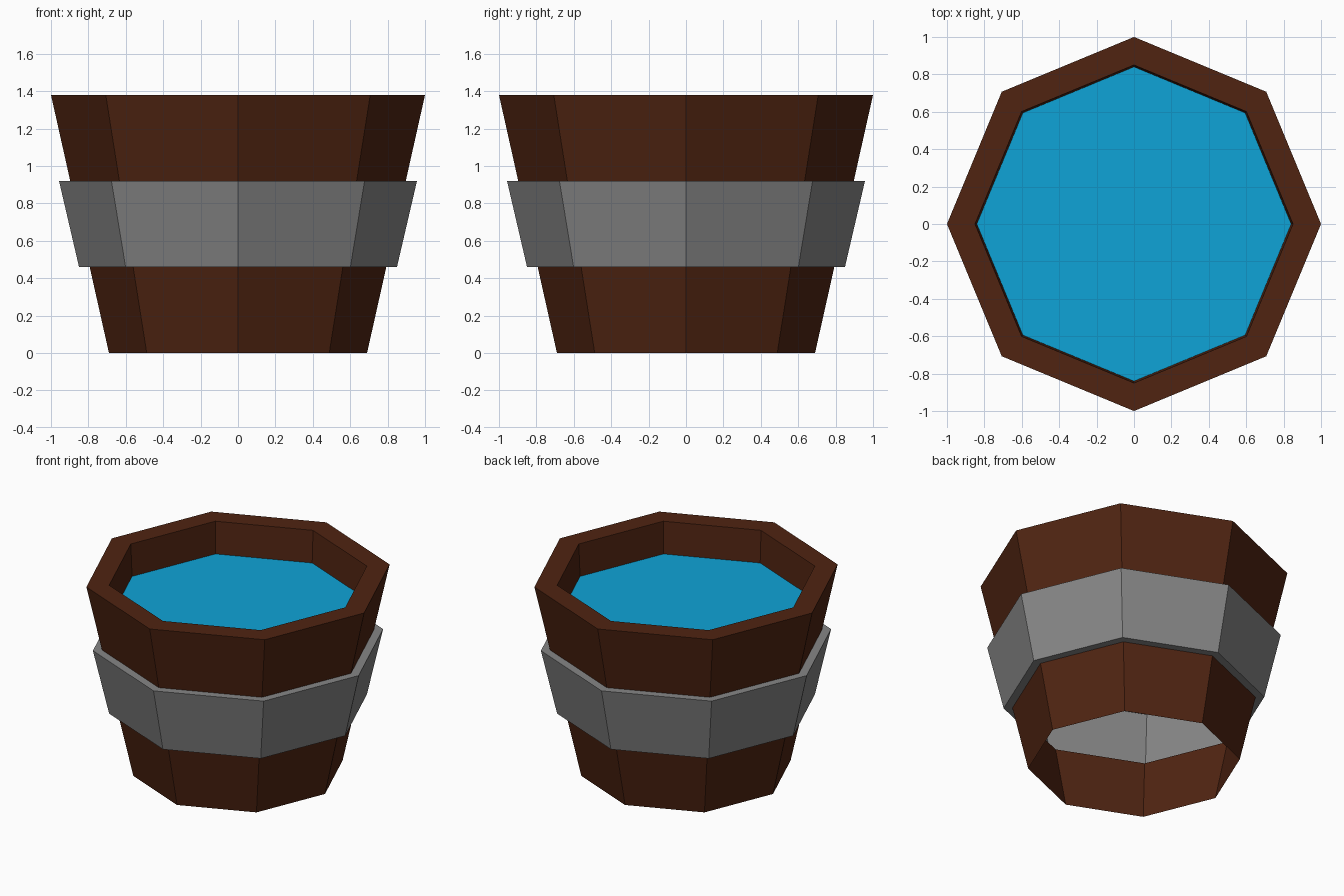
import bpy, math

if "Cube" in bpy.data.objects:
    bpy.data.objects.remove(bpy.data.objects["Cube"])

SIDES = 8


def material(name, rgb):
    m = bpy.data.materials.new(name)
    m.diffuse_color = (*rgb, 1.0)
    m.use_nodes = True
    m.node_tree.nodes["Principled BSDF"].inputs["Base Color"].default_value = m.diffuse_color
    return m


wood = material("dark brown wood", (0.080, 0.0175, 0.0058))
metal = material("grey metal", (0.24, 0.24, 0.24))
blue = material("water blue", (0.0045, 0.37, 0.68))


def ring_part(name, profile, mat, cap=False):
    """Sweep an open (radius, height) profile round z as flat eight-sided rings."""
    verts, faces = [], []
    for r, z in profile:
        for i in range(SIDES):
            a = 2 * math.pi * i / SIDES
            verts.append((r * math.cos(a), r * math.sin(a), z))
    for k in range(len(profile) - 1):
        for i in range(SIDES):
            j = (i + 1) % SIDES
            a, b = k * SIDES, (k + 1) * SIDES
            faces.append((a + i, a + j, b + j, b + i))
    if cap:
        faces.append(tuple(range(len(verts) - SIDES, len(verts))))
    me = bpy.data.meshes.new(name)
    me.from_pydata(verts, [], faces)
    me.materials.append(mat)
    ob = bpy.data.objects.new(name, me)
    bpy.context.collection.objects.link(ob)
    return ob


# Lower staves: single-sheet wall, open underneath
ring_part("lower_staves", [(0.69, 0), (0.793, 0.46)], wood)

# Raised hoop, hollow on the inside
ring_part("metal_hoop", [(0.793, 0.46), (0.85, 0.46), (0.957, 0.92), (0.897, 0.92)], metal)

# Upper staves, flat rim and inner wall down to the water
ring_part("upper_staves_and_rim", [(0.897, 0.92), (1.0, 1.38), (0.85, 1.38), (0.84, 1.15)], wood)

# Water surface
ring_part("water", [(0.84, 1.15)], blue, cap=True)
